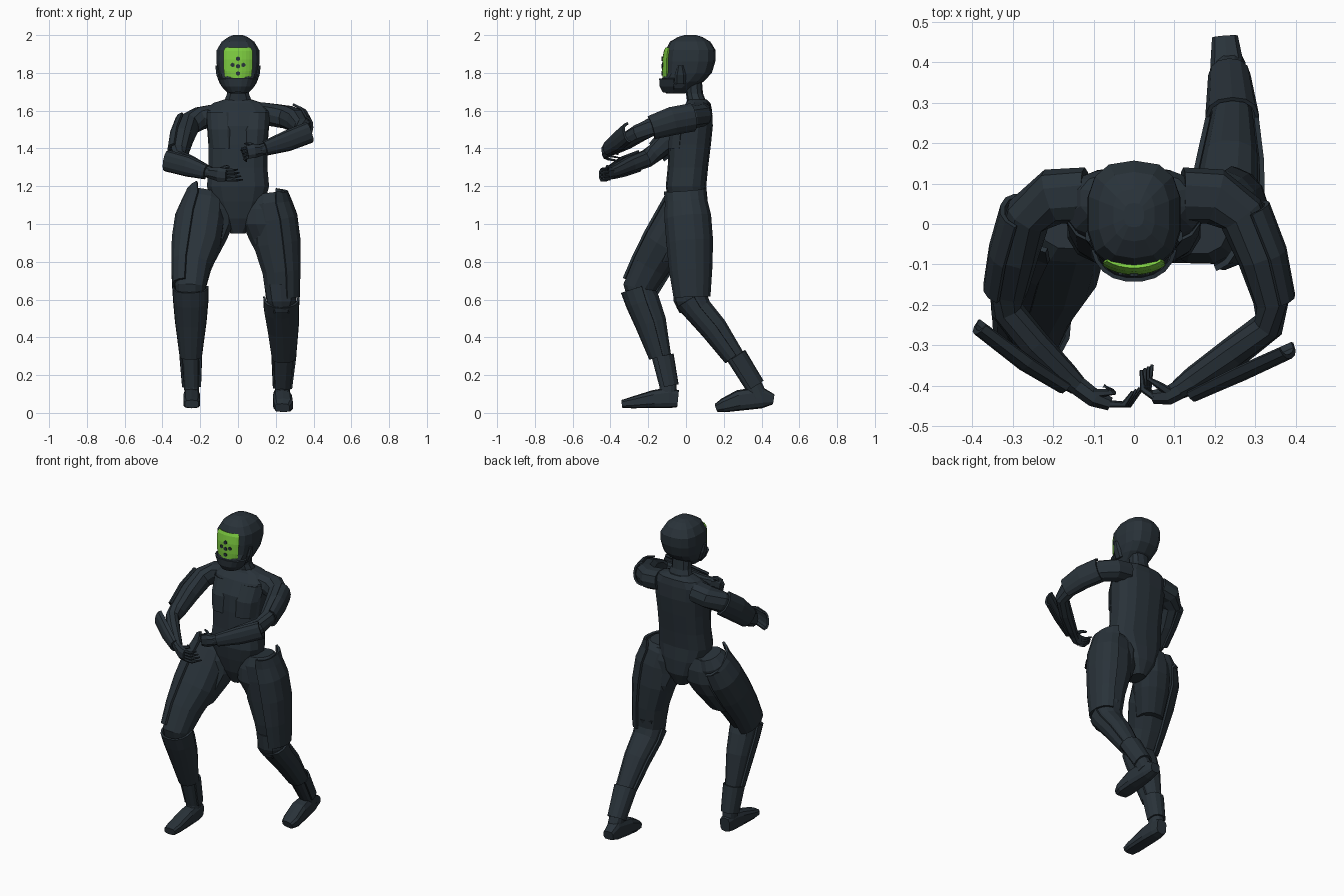
import bpy, bmesh, math
from mathutils import Vector


def material(name, rgb):
    m = bpy.data.materials.new(name)
    m.diffuse_color = (*rgb, 1)
    return m


DARK = material("dark slate", (0.022, 0.032, 0.041))
GREEN = material("visor green", (0.20, 0.59, 0.05))


def loft(name, st, n=10, p=0.85, ref=(1, 0, 0), flat=False, arc=None, off=0, thick=0.012, mat=DARK):
    """Skin rings (x, y, z, a, b) along a path; with arc=(centre, half) make a curved plate."""
    bm = bmesh.new()
    pts = [Vector(s[:3]) for s in st]
    rings = []
    for i, s in enumerate(st):
        t = (pts[min(i + 1, len(st) - 1)] - pts[max(i - 1, 0)]).normalized()
        if flat:
            t = Vector((0, 0, 1))
        side = Vector(ref)
        side = (side - t * side.dot(t)).normalized()
        up = t.cross(side)
        ring = []
        for k in range(n):
            if arc:
                a = math.radians(arc[0] - arc[1] + 2 * arc[1] * k / (n - 1))
            else:
                a = 2 * math.pi * (k + 0.5) / n
            c, d = math.cos(a), math.sin(a)
            c, d = math.copysign(abs(c) ** p, c), math.copysign(abs(d) ** p, d)
            ring.append(bm.verts.new(pts[i] + side * (s[3] + off) * c + up * (s[4] + off) * d))
        rings.append(ring)
    for r, q in zip(rings, rings[1:]):
        for k in range(n - 1 if arc else n):
            j = (k + 1) % n
            bm.faces.new((r[k], r[j], q[j], q[k]))
    if not arc:
        bm.faces.new(rings[0][::-1])
        bm.faces.new(rings[-1])
    bmesh.ops.recalc_face_normals(bm, faces=bm.faces)
    me = bpy.data.meshes.new(name)
    bm.to_mesh(me)
    bm.free()
    me.materials.append(mat)
    ob = bpy.data.objects.new(name, me)
    bpy.context.collection.objects.link(ob)
    if arc:
        m = ob.modifiers.new("thickness", "SOLIDIFY")
        m.thickness = thick
        m.offset = 0
    return ob


# torso and neck
loft("torso", [(0, .02, .95, .04, .06), (0, .02, 1.03, .10, .095), (0, .01, 1.12, .145, .105),
               (0, .0, 1.20, .168, .107), (0, .01, 1.30, .158, .107), (0, .02, 1.42, .16, .112),
               (0, .03, 1.52, .168, .112), (0, .05, 1.60, .175, .088), (0, .065, 1.64, .135, .065),
               (0, .06, 1.66, .07, .05)], n=14, p=.75, flat=True)
loft("neck", [(0, .06, 1.61, .14, .06), (0, .055, 1.655, .075, .05), (0, .045, 1.69, .06, .045),
              (0, .04, 1.75, .06, .045)], flat=True)
for s in (-1, 1):
    loft("chest_plate", [(s * .075, .02, 1.40, .075, .112), (s * .08, .03, 1.50, .082, .115),
                         (s * .085, .05, 1.59, .082, .092)], n=6, flat=True, arc=(-90, 65), off=.001, thick=.008)

# helmet
loft("helmet", [(0, -.055, 1.69, .042, .05), (0, -.05, 1.72, .076, .08), (0, -.02, 1.755, .094, .115),
                (0, .012, 1.80, .108, .125), (0, .022, 1.86, .117, .133), (0, .025, 1.92, .115, .132),
                (0, .022, 1.965, .088, .107), (0, .022, 1.99, .052, .065), (0, .022, 2.0, .025, .03)],
     n=14, p=.74, flat=True)
loft("chin_guard", [(0, -.04, 1.70, .055, .08), (0, -.03, 1.73, .085, .106), (0, -.028, 1.77, .105, .11)],
     flat=True, arc=(-90, 75), thick=.01)
for s in (-1, 1):
    loft("cheek_guard", [(s * .085, -.03, 1.74, .012, .03), (s * .104, -.03, 1.79, .012, .03),
                         (s * .113, -.03, 1.84, .008, .015)], n=6, flat=True)

# visor with small dark pips
loft("visor", [(0, -.055, 1.762, .065, .066), (0, -.055, 1.782, .09, .066), (0, -.055, 1.81, .098, .067),
               (0, -.055, 1.87, .101, .066), (0, -.055, 1.915, .101, .058), (0, -.055, 1.932, .088, .05)],
     n=9, p=1, flat=True, arc=(-90, 48), thick=.009, mat=GREEN)
for x, z in ((0, 1.875), (-.028, 1.842), (.028, 1.842), (0, 1.835), (0, 1.797)):
    y = -.126 + abs(x) * .12
    loft("visor_pip", [(x, y + .004, z, .012, .012), (x, y - .004, z, .012, .012)], n=6, p=1)

# arms, from the shoulder to the wrist
arm_r = [(.12, .07, 1.585, .062, .07), (.20, .068, 1.575, .062, .07), (.265, .025, 1.565, .062, .06),
         (.31, -.08, 1.545, .062, .055), (.34, -.19, 1.51, .05, .045), (.333, -.25, 1.48, .048, .04),
         (.25, -.315, 1.44, .045, .04), (.15, -.385, 1.40, .034, .034), (.11, -.41, 1.39, .03, .025)]
arm_l = [(-.12, .07, 1.575, .062, .07), (-.20, .068, 1.56, .062, .07), (-.26, .025, 1.53, .062, .058),
         (-.29, -.07, 1.46, .062, .055), (-.31, -.16, 1.38, .05, .048), (-.316, -.21, 1.345, .048, .04),
         (-.25, -.295, 1.315, .045, .04), (-.17, -.375, 1.28, .034, .033), (-.14, -.40, 1.27, .03, .025)]
guard_r = [(.376, -.30, 1.485, .052, .03), (.26, -.352, 1.44, .05, .032), (.14, -.412, 1.40, .034, .024)]
guard_l = [(-.375, -.243, 1.335, .052, .03), (-.26, -.328, 1.305, .05, .034), (-.165, -.392, 1.275, .034, .026)]
Z = (0, 0, 1)
for side, arm, guard, out in (("right", arm_r, guard_r, 270), ("left", arm_l, guard_l, 90)):
    loft(side + "_arm", arm, ref=Z)
    loft(side + "_upper_arm_guard", arm[2:5], n=7, ref=Z, arc=(out, 75), off=.01)
    loft(side + "_forearm_guard", guard, n=7, ref=Z, arc=(out, 90))

# hands: palm, four curled fingers and a thumb
hands = {"right": [(.12, -.405, 1.39), (.085, -.425, 1.387), (.05, -.428, 1.38), (.022, -.41, 1.37), (.018, -.362, 1.36)],
         "left": [(-.15, -.392, 1.272), (-.10, -.43, 1.263), (-.06, -.445, 1.26), (-.025, -.447, 1.258), (-.003, -.415, 1.262)]}
for side, (w, m, k, j, t) in hands.items():
    loft(side + "_palm", [(*w, .03, .026), (*m, .04, .024), (*k, .036, .018)], n=8, ref=Z)
    for i in range(4):
        dz, dx = .027 - .018 * i, .009 * i
        path = [(k[0], k[1], k[2] + dz), (j[0] + dx * .5, j[1], j[2] + dz), (t[0] + dx, t[1] + dx * .5, t[2] + dz)]
        loft(side + "_finger", [(*q, r, r) for q, r in zip(path, (.009, .008, .004))], n=6, ref=Z)
    loft(side + "_thumb", [(m[0], m[1] + .01, m[2] + .025, .012, .012), (k[0] + .01, k[1] + .03, k[2] + .045, .009, .009),
                           (k[0] - .015, k[1] + .045, k[2] + .045, .005, .005)], n=6, ref=Z)

# legs, from the ankle up to the hip
leg_l = [(-.245, -.095, .08, .04, .05), (-.246, -.095, .14, .04, .046), (-.25, -.13, .30, .046, .053),
         (-.25, -.18, .48, .07, .078), (-.25, -.222, .59, .08, .085), (-.252, -.245, .665, .083, .09),
         (-.24, -.185, .78, .10, .10), (-.213, -.115, .90, .125, .11), (-.195, -.045, 1.02, .125, .112),
         (-.175, -.002, 1.12, .105, .10), (-.165, .01, 1.165, .075, .075)]
leg_r = [(.235, .385, .08, .042, .05), (.236, .36, .14, .042, .048), (.243, .26, .30, .052, .05),
         (.238, .155, .45, .07, .066), (.23, .07, .55, .08, .07), (.23, .032, .61, .083, .085),
         (.222, .025, .75, .095, .102), (.198, .02, .90, .12, .112), (.183, .01, 1.03, .118, .112),
         (.165, .0, 1.12, .105, .10), (.16, .0, 1.165, .075, .075)]
for side, leg, out, low, tip in (("left", leg_l, 180, 5, (-.19, .03, 1.16, .078, .11)),
                                 ("right", leg_r, 0, 5, (.175, -.005, 1.185, .075, .10))):
    s = -1 if side == "left" else 1
    loft(side + "_leg", leg, n=12)
    # groin and buttock mass joining thigh and pelvis
    loft(side + "_hip", [(s * .195, -.095 if s < 0 else .02, .80, .075, .075), (s * .155, -.03 if s < 0 else .02, .92, .10, .09),
                         (s * .13, .0, 1.00, .108, .10), (s * .125, .005, 1.08, .10, .10), (s * .13, .005, 1.15, .07, .08)],
         n=12, flat=True)
    loft(side + "_thigh_guard", leg[low:10] + [tip], n=8, arc=(out, 75), off=.009, thick=.014)
    loft(side + "_shin_guard", leg[2:6], n=9, arc=(-90, 95), off=.008)
    cuff = [leg[1], leg[2][:3] + (leg[2][3] + .004, leg[2][4] + .002)]
    loft(side + "_ankle_cuff", cuff, n=9, arc=(90, 110), off=.006, thick=.01)
# tapered knee below the rear thigh
loft("right_knee", [(.23, .0, .53, .05, .035), (.23, .015, .59, .078, .08), (.225, .025, .68, .088, .098)], flat=True)

# feet, from heel to toe
loft("left_foot", [(-.245, -.042, .075, .034, .045), (-.245, -.09, .08, .042, .055), (-.245, -.17, .073, .046, .048),
                   (-.245, -.29, .054, .046, .03), (-.245, -.34, .047, .038, .021)], p=.6)
loft("right_foot", [(.225, .462, .072, .033, .028), (.23, .40, .082, .042, .058), (.235, .28, .066, .052, .055),
                    (.24, .20, .04, .052, .038), (.235, .162, .027, .04, .023)], p=.6)
